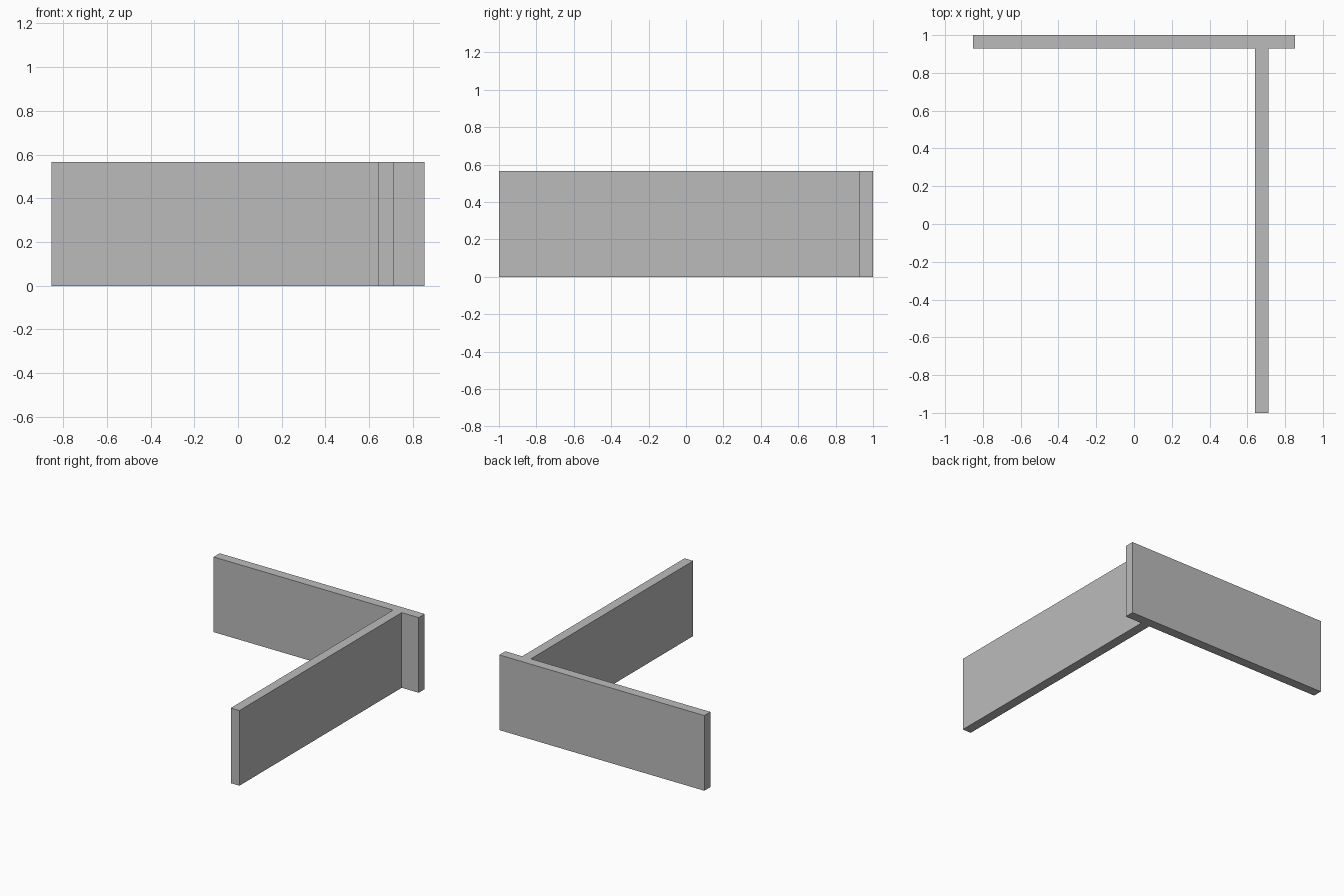
import bpy, bmesh

if "Cube" in bpy.data.objects:
    bpy.data.objects.remove(bpy.data.objects["Cube"])

HEIGHT = 0.565
THICK = 0.072
HALF_W = 0.853          # half length of the back wall
STEM_L, STEM_R = 0.64, 0.712   # side faces of the long wall

grey = bpy.data.materials.new("plain grey")
grey.diffuse_color = (0.5, 0.5, 0.5, 1)
grey.use_nodes = True
grey.node_tree.nodes["Principled BSDF"].inputs["Base Color"].default_value = grey.diffuse_color

# T-shaped floor plan: back wall with a long wall joining it off-centre
inner = 1 - THICK
plan = [(-HALF_W, 1), (-HALF_W, inner), (STEM_L, inner), (STEM_L, -1),
        (STEM_R, -1), (STEM_R, inner), (HALF_W, inner), (HALF_W, 1)]

# Raise the plan into one solid
bm = bmesh.new()
base = bm.faces.new([bm.verts.new((x, y, 0)) for x, y in plan])
top = bmesh.ops.extrude_face_region(bm, geom=[base], use_keep_orig=True)
bmesh.ops.translate(bm, vec=(0, 0, HEIGHT),
                    verts=[g for g in top["geom"] if isinstance(g, bmesh.types.BMVert)])
bmesh.ops.recalc_face_normals(bm, faces=bm.faces)

mesh = bpy.data.meshes.new("t_wall")
bm.to_mesh(mesh)
bm.free()
mesh.materials.append(grey)
bpy.context.collection.objects.link(bpy.data.objects.new("t_wall", mesh))
